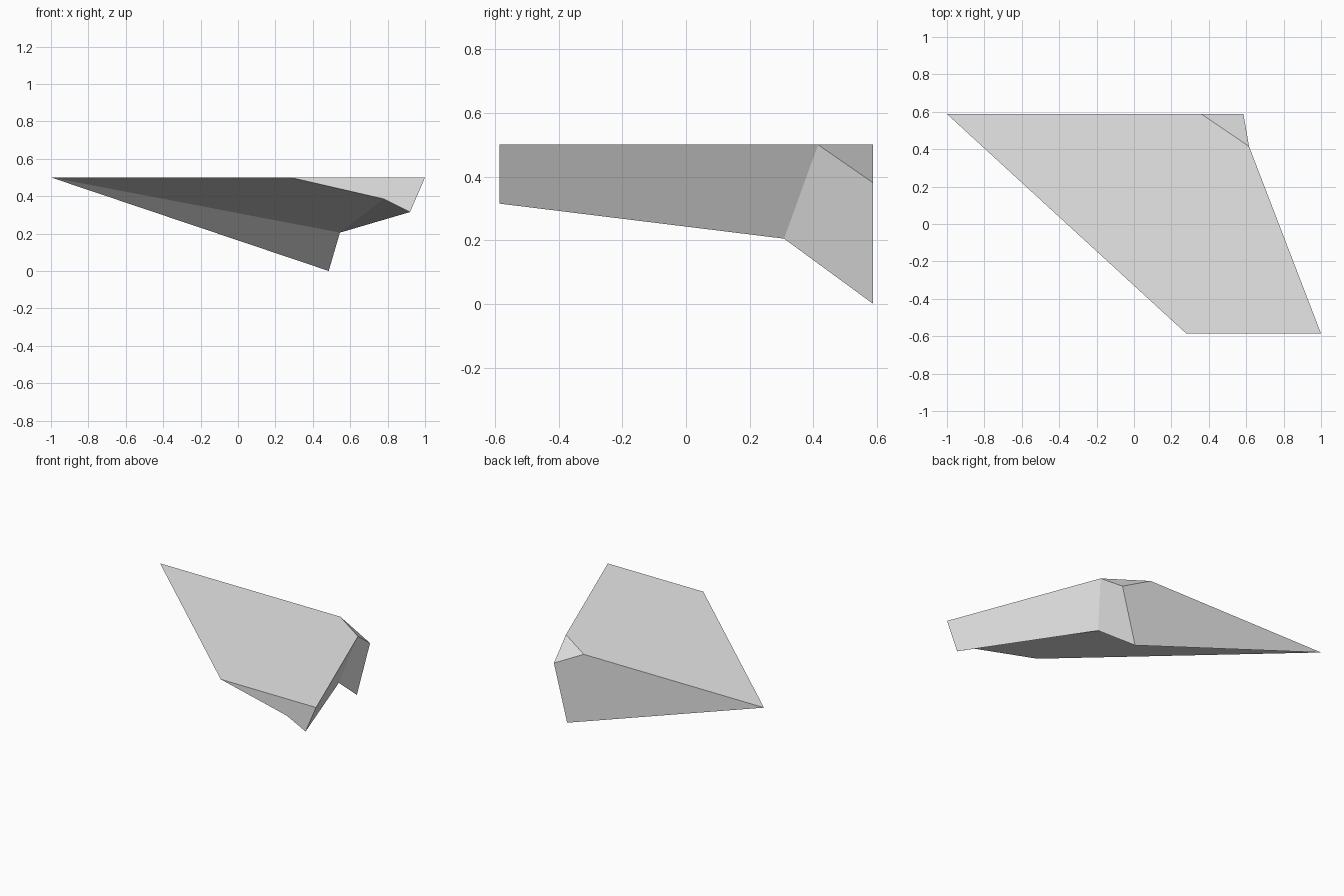
import bpy
import bmesh

cube = bpy.data.objects.get("Cube")
if cube:
    bpy.data.objects.remove(cube, do_unlink=True)

# One plain grey stone colour
grey = bpy.data.materials.new("light_grey")
grey.use_nodes = True
grey.diffuse_color = (0.8, 0.8, 0.8, 1)
grey.node_tree.nodes["Principled BSDF"].inputs["Base Color"].default_value = (0.8, 0.8, 0.8, 1)

TOP, FRONT, BACK = 0.5, -0.586, 0.588

# Named corners of the faceted slab
corners = {
    "tip": (-1, BACK, TOP),
    "back_notch": (0.36, BACK, TOP),
    "side_notch": (0.615, 0.415, TOP),
    "front_left": (1, FRONT, TOP),
    "front_right": (0.28, FRONT, TOP),
    "low_left": (0.92, FRONT, 0.315),
    "low_right": (0.78, FRONT, 0.385),
    "ridge": (0.545, 0.308, 0.205),
    "foot": (0.485, BACK, 0),
    "notch_base": (0.585, BACK, 0.38),
}

facets = [
    "tip front_right front_left side_notch back_notch",   # flat top
    "back_notch side_notch notch_base",                   # cut corner
    "tip back_notch notch_base foot",                     # back wall
    "front_right low_right low_left front_left",          # front wall
    "front_left low_left ridge side_notch",               # left side
    "side_notch ridge foot notch_base",                   # left rear side
    "tip ridge low_right front_right",                    # sloping underside
    "low_right ridge low_left",                           # front underside
    "tip foot ridge",                                     # rear underside
]

bm = bmesh.new()
verts = {name: bm.verts.new(co) for name, co in corners.items()}
for facet in facets:
    bm.faces.new([verts[name] for name in facet.split()])
bmesh.ops.recalc_face_normals(bm, faces=bm.faces[:])

mesh = bpy.data.meshes.new("faceted_slab")
bm.to_mesh(mesh)
bm.free()
mesh.materials.append(grey)
slab = bpy.data.objects.new("faceted_slab", mesh)
bpy.context.collection.objects.link(slab)
